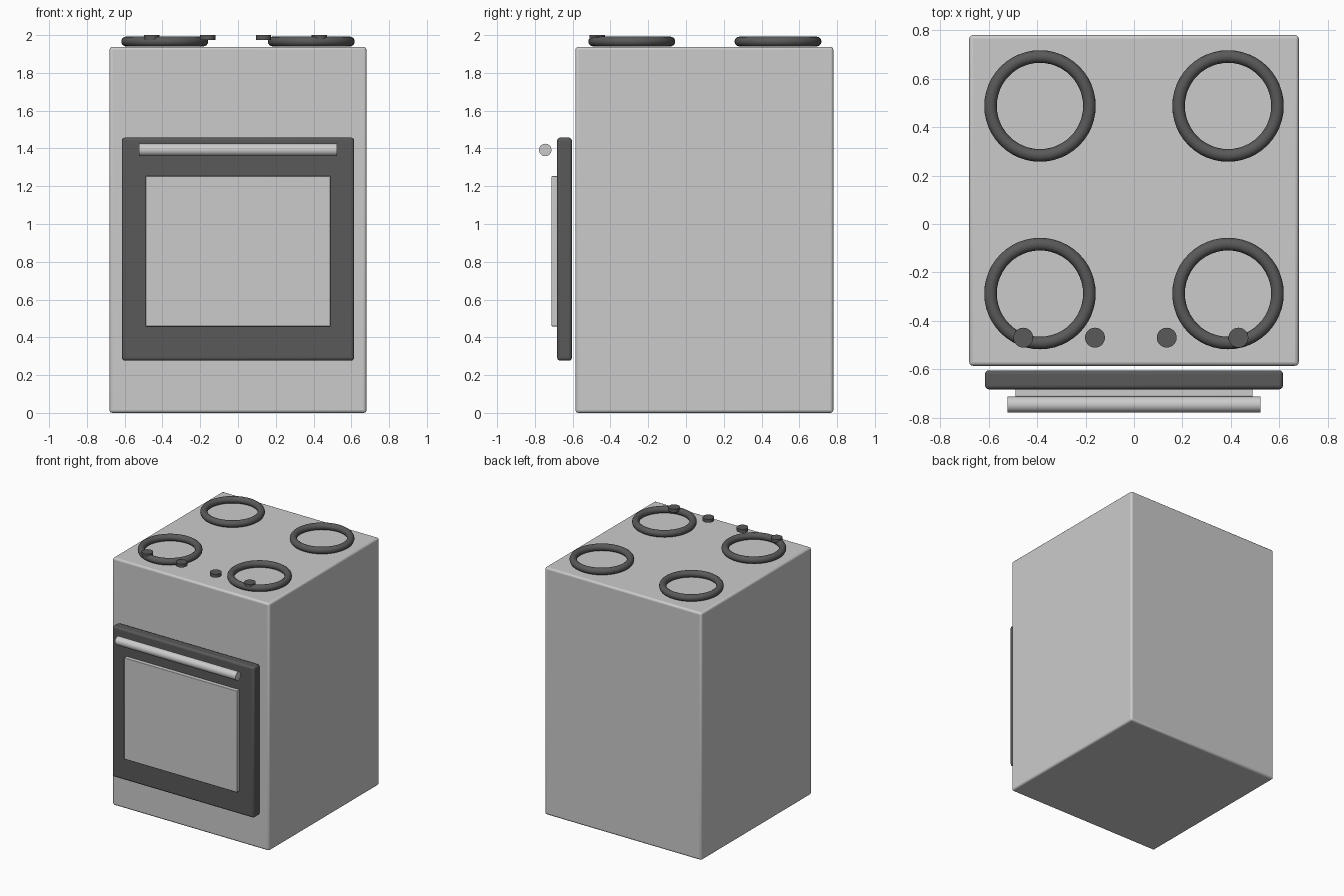
import bpy
import math

cube = bpy.data.objects.get("Cube")
if cube:
    bpy.data.objects.remove(cube, do_unlink=True)


def material(name, value):
    mat = bpy.data.materials.new(name)
    mat.use_nodes = True
    colour = (value, value, value, 1)
    mat.diffuse_color = colour
    mat.node_tree.nodes["Principled BSDF"].inputs["Base Color"].default_value = colour
    return mat


light_grey = material("light_grey", 0.6)
dark_grey = material("dark_grey", 0.1)


def finish(name, mat):
    obj = bpy.context.object
    obj.name = name
    obj.data.materials.append(mat)
    bpy.ops.object.shade_smooth_by_angle(angle=math.radians(40))
    return obj


def box(name, low, high, bevel, mat):
    centre = [(a + b) / 2 for a, b in zip(low, high)]
    bpy.ops.mesh.primitive_cube_add(size=1, location=centre)
    obj = bpy.context.object
    obj.scale = [b - a for a, b in zip(low, high)]
    bpy.ops.object.transform_apply(location=False, rotation=False, scale=True)
    rounding = obj.modifiers.new("rounded_edges", "BEVEL")
    rounding.width = bevel
    rounding.segments = 3
    return finish(name, mat)


def cylinder(name, radius, depth, location, mat, rotation=(0, 0, 0)):
    bpy.ops.mesh.primitive_cylinder_add(vertices=32, radius=radius, depth=depth,
                                        location=location, rotation=rotation)
    return finish(name, mat)


# Cabinet, oven door and raised window panel
box("cabinet", (-0.68, -0.585, 0), (0.68, 0.78, 1.938), 0.015, light_grey)
box("oven_door", (-0.615, -0.682, 0.277), (0.615, -0.604, 1.457), 0.015, dark_grey)
box("door_panel", (-0.49, -0.712, 0.458), (0.49, -0.66, 1.253), 0.004, light_grey)

# Door handle bar
cylinder("door_handle", 0.033, 1.046, (0, -0.745, 1.392), light_grey,
         (0, math.pi / 2, 0))

# Four hob rings
for side, x in (("right", -0.388), ("left", 0.388)):
    for end, y in (("front", -0.287), ("back", 0.487)):
        bpy.ops.mesh.primitive_torus_add(location=(x, y, 1.966), major_segments=48,
                                         minor_segments=16, major_radius=0.204,
                                         minor_radius=0.026)
        finish(f"{end}_{side}_burner", dark_grey)

# Row of control knobs
for i in range(4):
    cylinder(f"control_knob_{i + 1}", 0.041, 0.026,
             (-0.457 + i * 0.296, -0.469, 1.987), dark_grey)
